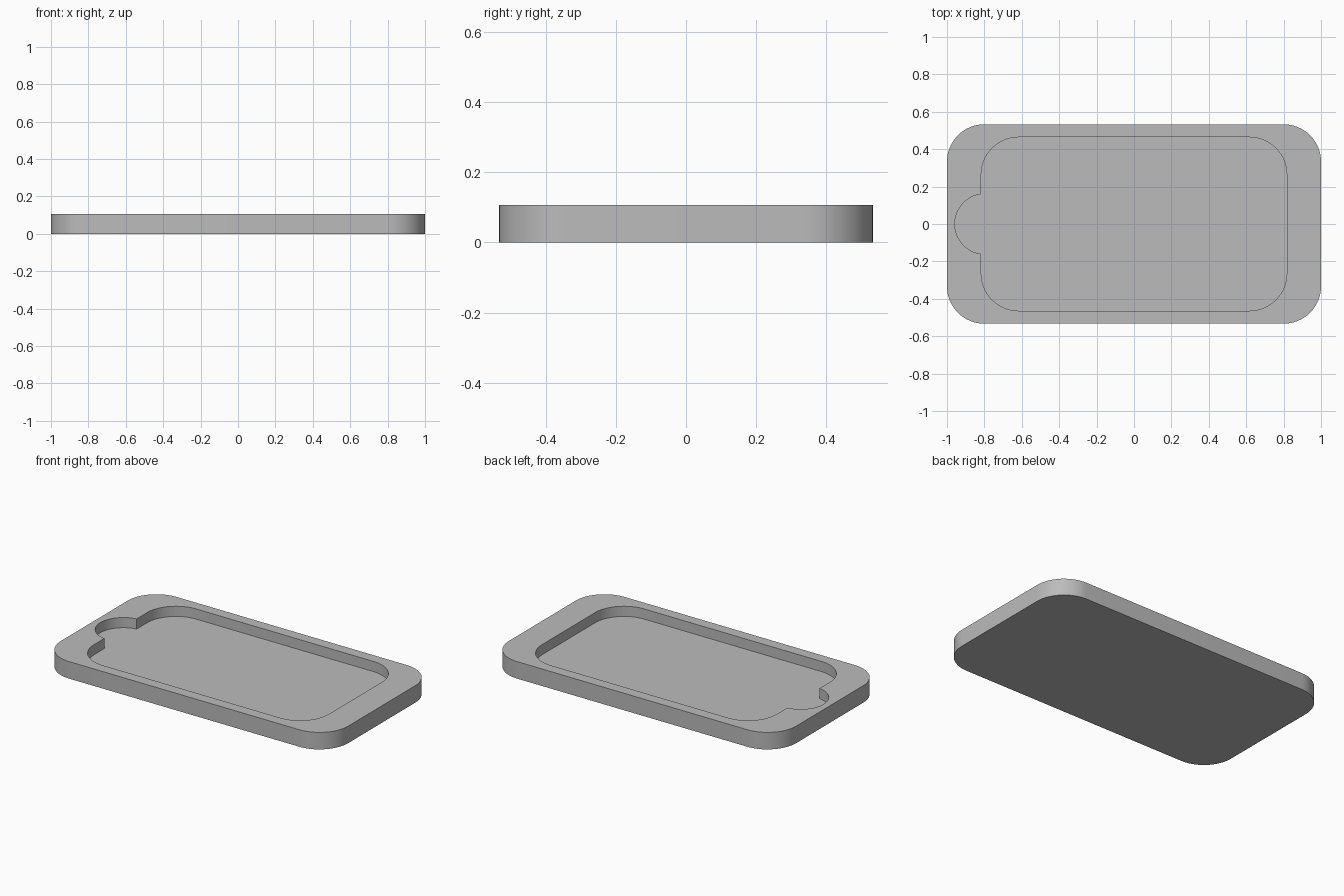
import bpy, bmesh
from math import sin, cos, asin, pi, radians

cube = bpy.data.objects.get("Cube")
if cube:
    bpy.data.objects.remove(cube)

HEIGHT, FLOOR = 0.107, 0.043
OUTER = (1.0, 0.533, 0.2)       # half length, half width, corner radius
POCKET = (0.817, 0.464, 0.2)
NOTCH_X, NOTCH_R = -0.797, 0.161


def arc(cx, cy, r, start, end, steps):
    """Points along a circular arc."""
    angles = [start + (end - start) * i / steps for i in range(steps + 1)]
    return [(cx + r * cos(a), cy + r * sin(a)) for a in angles]


def rounded_corners(hx, hy, r):
    """Four corner arcs, counter-clockwise from the back left."""
    signs = ((1, 1), (-1, 1), (-1, -1), (1, -1))
    return [arc(sx * (hx - r), sy * (hy - r), r, k * pi / 2, (k + 1) * pi / 2, 16)
            for k, (sx, sy) in enumerate(signs)]


# Outlines: rounded plate, and rounded pocket with a finger notch at the right end
outer = sum(rounded_corners(*OUTER), [])
corners = rounded_corners(*POCKET)
bend = asin((-POCKET[0] - NOTCH_X) / NOTCH_R)
notch = arc(NOTCH_X, 0, NOTCH_R, pi / 2 - bend, 3 * pi / 2 + bend, 32)
pocket = corners[0] + corners[1] + notch + corners[2] + corners[3]

bm = bmesh.new()


def loop(points, z):
    return [bm.verts.new((x, y, z)) for x, y in points]


def wall(low, high):
    for i in range(len(low)):
        j = (i + 1) % len(low)
        bm.faces.new((low[i], low[j], high[j], high[i]))


def edges_of(verts):
    return [bm.edges.get((v, verts[i - 1])) for i, v in enumerate(verts)]


# Underside and outer wall
bottom, top = loop(outer, 0), loop(outer, HEIGHT)
bm.faces.new(bottom[::-1])
wall(bottom, top)

# Pocket floor and inner wall
floor, lip = loop(pocket, FLOOR), loop(pocket, HEIGHT)
bm.faces.new(floor)
wall(lip, floor)

# Flat rim between the two outlines
bmesh.ops.triangle_fill(bm, use_beauty=True, edges=edges_of(top) + edges_of(lip),
                        normal=(0, 0, 1))
bmesh.ops.recalc_face_normals(bm, faces=bm.faces)

mesh = bpy.data.meshes.new("tray")
bm.to_mesh(mesh)
bm.free()
tray = bpy.data.objects.new("tray", mesh)
bpy.context.collection.objects.link(tray)

# Single plain grey
grey = bpy.data.materials.new("grey")
grey.use_nodes = True
color = (0.5, 0.5, 0.5, 1)
grey.diffuse_color = color
grey.node_tree.nodes["Principled BSDF"].inputs["Base Color"].default_value = color
mesh.materials.append(grey)

# Smooth rounded walls, crisp rims
bpy.ops.object.select_all(action='DESELECT')
tray.select_set(True)
bpy.context.view_layer.objects.active = tray
bpy.ops.object.shade_smooth_by_angle(angle=radians(30))
